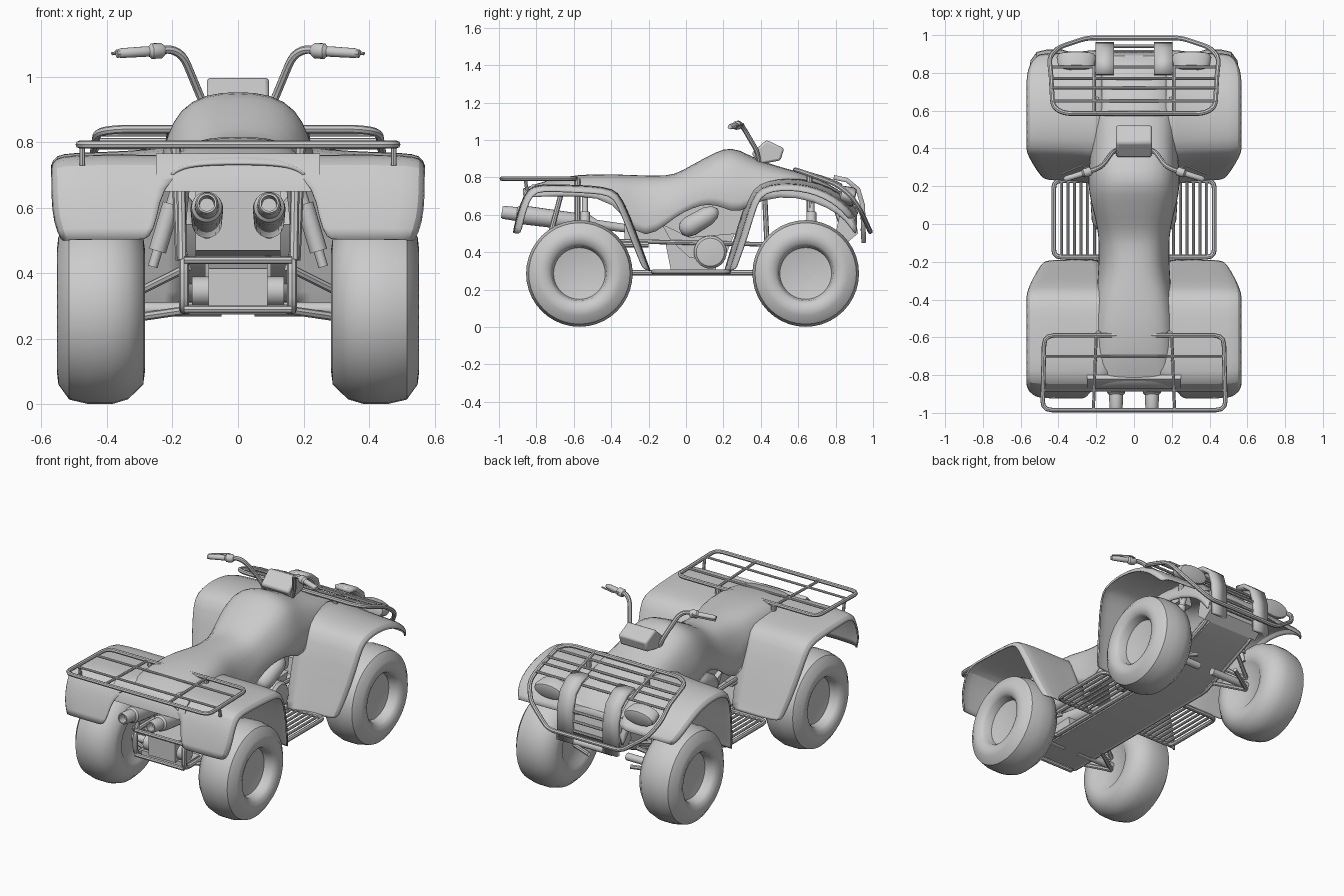
import bpy, math
from mathutils import Vector

if "Cube" in bpy.data.objects:
    bpy.data.objects.remove(bpy.data.objects["Cube"])


def finish(o, mirror=False, thick=0, sub=0, angle=40):
    if mirror:
        m = o.modifiers.new("mirror", 'MIRROR')
        m.use_clip = True
    if sub:
        o.modifiers.new("smooth", 'SUBSURF').levels = sub
        o.modifiers["smooth"].render_levels = sub
    if thick:
        s = o.modifiers.new("thickness", 'SOLIDIFY')
        s.thickness, s.offset = thick, 0
    bpy.ops.object.select_all(action='DESELECT')
    o.select_set(True)
    bpy.context.view_layer.objects.active = o
    bpy.ops.object.mode_set(mode='EDIT')
    bpy.ops.mesh.select_all(action='SELECT')
    bpy.ops.mesh.normals_make_consistent()
    bpy.ops.object.mode_set(mode='OBJECT')
    bpy.ops.object.shade_smooth_by_angle(angle=math.radians(angle))
    return o


def mesh(name, verts, faces, **kw):
    me = bpy.data.meshes.new(name)
    me.from_pydata([tuple(v) for v in verts], [], faces)
    o = bpy.data.objects.new(name, me)
    bpy.context.collection.objects.link(o)
    return finish(o, **kw)


def grid(name, rows, **kw):
    n = len(rows[0])
    faces = [(i*n+j, i*n+j+1, (i+1)*n+j+1, (i+1)*n+j)
             for i in range(len(rows)-1) for j in range(n-1)]
    return mesh(name, [v for r in rows for v in r], faces, **kw)


def prism(name, yz, x0, x1, **kw):
    n = len(yz)
    v = [(x, y, z) for x in (x0, x1) for y, z in yz]
    f = [tuple(range(n)), tuple(range(2*n-1, n-1, -1))]
    f += [(i, (i+1) % n, n+(i+1) % n, n+i) for i in range(n)]
    return mesh(name, v, f, **kw)


def lathe(name, prof, start, direction, seg=24, **kw):
    q = Vector((0, 0, 1)).rotation_difference(Vector(direction).normalized())
    s = Vector(start)
    v, n = [], len(prof)
    for t, r in prof:
        for k in range(seg):
            a = 2*math.pi*k/seg
            v.append(s + q @ Vector((r*math.cos(a), r*math.sin(a), t)))
    f = [(i*seg+k, i*seg+(k+1) % seg, (i+1)*seg+(k+1) % seg, (i+1)*seg+k)
         for i in range(n-1) for k in range(seg)]
    f += [tuple(range(seg)), tuple(range((n-1)*seg, n*seg))]
    return mesh(name, v, f, **kw)


def tube(name, pts, r=0.01, cyclic=False, bend=0.04, mirror=False):
    p = [Vector(a) for a in pts]
    out, n = [], len(p)
    for i in range(n):
        if not cyclic and i in (0, n-1):
            out.append(p[i])
            continue
        a, b = p[i-1]-p[i], p[(i+1) % n]-p[i]
        A = p[i]+a.normalized()*min(bend, a.length*.45)
        B = p[i]+b.normalized()*min(bend, b.length*.45)
        for t in (0, .33, .67, 1):
            out.append(A*(1-t)**2 + p[i]*2*t*(1-t) + B*t*t)
    c = bpy.data.curves.new(name, 'CURVE')
    c.dimensions, c.bevel_depth, c.bevel_resolution = '3D', r, 2
    c.use_fill_caps = True
    s = c.splines.new('POLY')
    s.points.add(len(out)-1)
    for q, v in zip(s.points, out):
        q.co = (*v, 1)
    s.use_cyclic_u = cyclic
    tmp = bpy.data.objects.new(name, c)
    bpy.context.collection.objects.link(tmp)
    me = bpy.data.meshes.new_from_object(tmp.evaluated_get(bpy.context.evaluated_depsgraph_get()))
    bpy.data.objects.remove(tmp)
    o = bpy.data.objects.new(name, me)
    bpy.context.collection.objects.link(o)
    return finish(o, mirror=mirror)


def flip(pts):
    return pts + [(-x, y, z) for x, y, z in reversed(pts) if x > 0]


# wheels with axles, suspension arms and shocks
tyre = [(.31, .12), (.29, .145), (.283, .18), (.289, .225), (.335, .27), (.385, .285), (.455, .285),
        (.515, .271), (.548, .225), (.552, .19), (.54, .16), (.525, .147), (.48, .138), (.465, .06), (.465, .01)]
for nm, y in (("rear", -.57), ("front", .64)):
    lathe(nm+"_wheel", tyre, (0, y, .286), (1, 0, 0), seg=40, mirror=True)
    lathe(nm+"_axle", [(.05, .022), (.32, .022)], (0, y, .29), (1, 0, 0), seg=12, mirror=True)
    for dy in (-.1, .1):
        tube(nm+"_lower_arm", [(.14, y+dy, .29), (.31, y, .265)], .013, mirror=True)
        tube(nm+"_upper_arm", [(.15, y+dy, .42), (.31, y, .34)], .013, mirror=True)
    lathe(nm+"_shock", [(0, .015), (.05, .015), (.05, .027), (.2, .027), (.2, .016), (.3, .016)],
          (.26, y+.03, .42), (-.08, 0, .27), seg=12, mirror=True)

# seat, tank and hood shell: y, half width, top, bottom
stations = [(-.87, .2, .735, .69), (-.75, .2, .78, .7), (-.57, .2, .814, .7), (-.38, .192, .812, .68),
            (-.27, .183, .808, .48), (-.16, .18, .806, .5), (-.06, .18, .806, .59), (.04, .2, .868, .64),
            (.12, .222, .908, .66), (.2, .235, .952, .64), (.28, .235, .952, .6), (.4, .22, .875, .69),
            (.6, .21, .83, .7), (.76, .21, .765, .64), (.86, .205, .70, .57), (.91, .2, .62, .48)]
arch = [(1, 0), (1.02, .3), (.9, .6), (.75, .84), (.42, .98), (0, 1)]
grid("seat_and_hood", [[(w*a, y, b+(t-b)*f) for a, f in arch] for y, w, t, b in stations],
     mirror=True, sub=1, thick=.01)


# fenders: path (y, z, inner x, outer x), raised towards the body, lip turned to the axle
def fender(name, path, axle, rise):
    rows = []
    for y, z, xi, xo in path:
        d = Vector((0, axle-y, .42-z)).normalized()
        section = [(xi, -rise), (max(xi+.03, .27), -rise*.35), (xo-.166, -.004), (xo-.056, 0),
                   (xo-.011, .006), (xo, .035)]
        rows.append([Vector((x, y, z))+d*k for x, k in section])
    grid(name, rows, mirror=True, sub=1, thick=.008)


X = .566
fender("rear_fender", [(-.195, .3, .19, .49), (-.205, .32, .17, .5), (-.27, .5, .16, .54), (-.345, .69, .15, X),
                       (-.39, .735, .12, X), (-.5, .75, .1, X), (-.65, .755, .1, X), (-.79, .757, .1, X),
                       (-.845, .735, .15, X), (-.88, .655, .235, X), (-.905, .57, .245, .56),
                       (-.918, .503, .27, .535)], -.57, .004)
prism("rear_center_panel", [(-.87, .65), (-.88, .65), (-.865, .72), (-.82, .765), (-.8, .755), (-.85, .715)], -.25, .25)
fender("front_fender", [(.235, .3, .2, .49), (.24, .32, .18, .5), (.3, .5, .17, .54), (.355, .69, .17, X),
                        (.4, .745, .17, X), (.5, .765, .17, X), (.6, .762, .17, X), (.7, .742, .17, X),
                        (.8, .695, .17, X), (.87, .635, .17, .55), (.9, .59, .19, .52)], .64, .03)

# rear rack
R = .793
tube("rear_rack_hoop", [(.485, -.985, R), (.475, -.59, R), (-.475, -.59, R), (-.485, -.985, R)], .012, True, .05)
for y in (-.70, -.88):
    tube("rear_rack_crossbar", [(-.48, y, R), (.48, y, R)], .007)
tube("rear_rack_rail", [(.215, -.985, R), (.2, -.59, R)], .008, mirror=True)
tube("rear_rack_leg", [(.475, -.86, R), (.475, -.85, .73)], .009, mirror=True)
tube("rear_rack_post", [(.19, -.58, R), (.175, -.58, .44)], .016, mirror=True)

# front rack and wraparound bumper
tube("front_rack_bumper", flip([(.37, .585, .84), (.43, .62, .83), (.44, .8, .765), (.45, .88, .705),
                               (.4, .935, .62), (.25, .985, .51)]), .013, True, .04)
for y, z in ((.65, .825), (.72, .805), (.77, .785), (.83, .755)):
    tube("front_rack_crossbar", [(-.435, y, z), (.435, y, z)], .008)
tube("front_rack_rail", [(.21, .585, .842), (.21, .77, .787), (.21, .83, .757)], .009, mirror=True)
tube("front_rack_post", [(.2, .66, .82), (.19, .66, .45)], .016, mirror=True)

# bumper plates, nose panel and headlights
plate = [(.79, .80), (.86, .785), (.92, .735), (.945, .65), (.95, .45)]
grid("bumper_plate", [[(x, y, z) for x in (.105, .205)] for y, z in plate], mirror=True, thick=.025)
prism("nose_panel", [(.84, .69), (.89, .66), (.92, .5), (.86, .45), (.8, .5)], -.19, .19)
for z in (.52, .58, .64):
    tube("grille_bar", [(-.11, .94, z), (.11, .94, z)], .009)
lathe("headlight", [(-.05, .03), (-.04, .05), (.02, .055), (.04, .05), (.045, .04)], (0, 0, 0), (0, 1, -.25), seg=20)
light = bpy.data.objects["headlight"]
for v in light.data.vertices:
    v.co = (v.co.x*1.9+.305, v.co.y*.9+.865, v.co.z*.95+.7)
light.modifiers.new("mirror", 'MIRROR')

# twin mufflers and exhaust pipes
lathe("muffler", [(.02, .022), (-.03, .024), (-.03, .03), (-.02, .035), (.05, .037), (.06, .047), (.1, .05),
                  (.44, .046), (.48, .025), (.77, .02)], (.095, -.955, .61), (0, 1, -.13), seg=20, mirror=True)

# handlebars, grips, levers, instrument pod
tube("handlebar", [(.09, .39, .88), (.115, .38, .94), (.165, .31, 1.06), (.2, .29, 1.085), (.37, .235, 1.07)],
     .013, bend=.03, mirror=True)
lathe("grip", [(0, .016), (.01, .024), (.04, .024), (.05, .015), (.06, .016), (.14, .015), (.15, .01)],
      (.225, .282, 1.08), (.19, -.06, -.012), seg=14, mirror=True)
tube("brake_lever", [(.24, .285, 1.085), (.27, .312, 1.085), (.385, .265, 1.07)], .005, bend=.02, mirror=True)
pod = prism("instrument_pod", [(.35, .93), (.43, 1.0), (.525, .955), (.505, .89), (.39, .87)], -.095, .095)
b = pod.modifiers.new("bevel", 'BEVEL')
b.width, b.segments = .012, 2
prism("steering_column", [(.36, .8), (.38, .9), (.44, .9), (.46, .8)], -.05, .05)

# footrests
F = .295
tube("footrest_frame", [(.16, -.175, F), (.425, -.175, F), (.425, .23, F), (.16, .23, F)], .013, mirror=True)
for i in range(6):
    x = .21+.035*i
    tube("footrest_slat", [(x, -.175, F), (x, .23, F)], .008, mirror=True)

# belly pan, engine and frame
prism("belly_pan", [(-.72, .275), (.42, .275), (.86, .45), (.85, .475), (.4, .305), (-.72, .305)], -.15, .15)
prism("engine_block", [(-.13, .55), (.02, .48), (.26, .5), (.2, .35), (.02, .37), (-.08, .46)], -.16, .16)
prism("crankcase", [(-.12, .5), (.16, .5), (.16, .3), (-.08, .3)], -.1, .1)
prism("air_box", [(-.33, .47), (-.12, .45), (.3, .5), (.34, .7), (.1, .72), (-.33, .72)], -.13, .13)
lathe("engine_cover", [(.1, .088), (.185, .088), (.2, .075), (.205, .03)], (0, .13, .4), (1, 0, 0), seg=28, mirror=True)
lathe("engine_cylinder", [(-.02, .02), (0, .045), (.04, .055), (.15, .05), (.19, .035), (.21, .01)],
      (.165, -.01, .52), (.02, .17, .1), seg=16, mirror=True)
prism("rear_gearbox", [(-.74, .3), (-.74, .415), (-.48, .43), (-.45, .3)], -.09, .09)
lathe("gear_housing", [(0, .045), (.14, .045)], (0, -.68, .345), (1, 0, 0), seg=20, mirror=True)
prism("front_gearbox", [(.5, .32), (.52, .44), (.74, .46), (.76, .42)], -.09, .09)
tube("main_frame", [(.165, -.2, .44), (.165, -.76, .44), (.165, -.76, .29), (.165, .44, .29), (.165, .86, .465),
                    (.165, .78, .7)], .015, mirror=True)
tube("rear_strut", [(.17, -.74, .44), (.175, -.66, .74)], .014, mirror=True)
tube("front_strut", [(.17, .44, .29), (.19, .42, .72)], .014, mirror=True)
tube("side_rail", [(.165, -.4, .46), (.165, .5, .44)], .012, mirror=True)
for z in (.29, .44):
    tube("rear_frame_bar", [(-.165, -.76, z), (.165, -.76, z)], .012)
